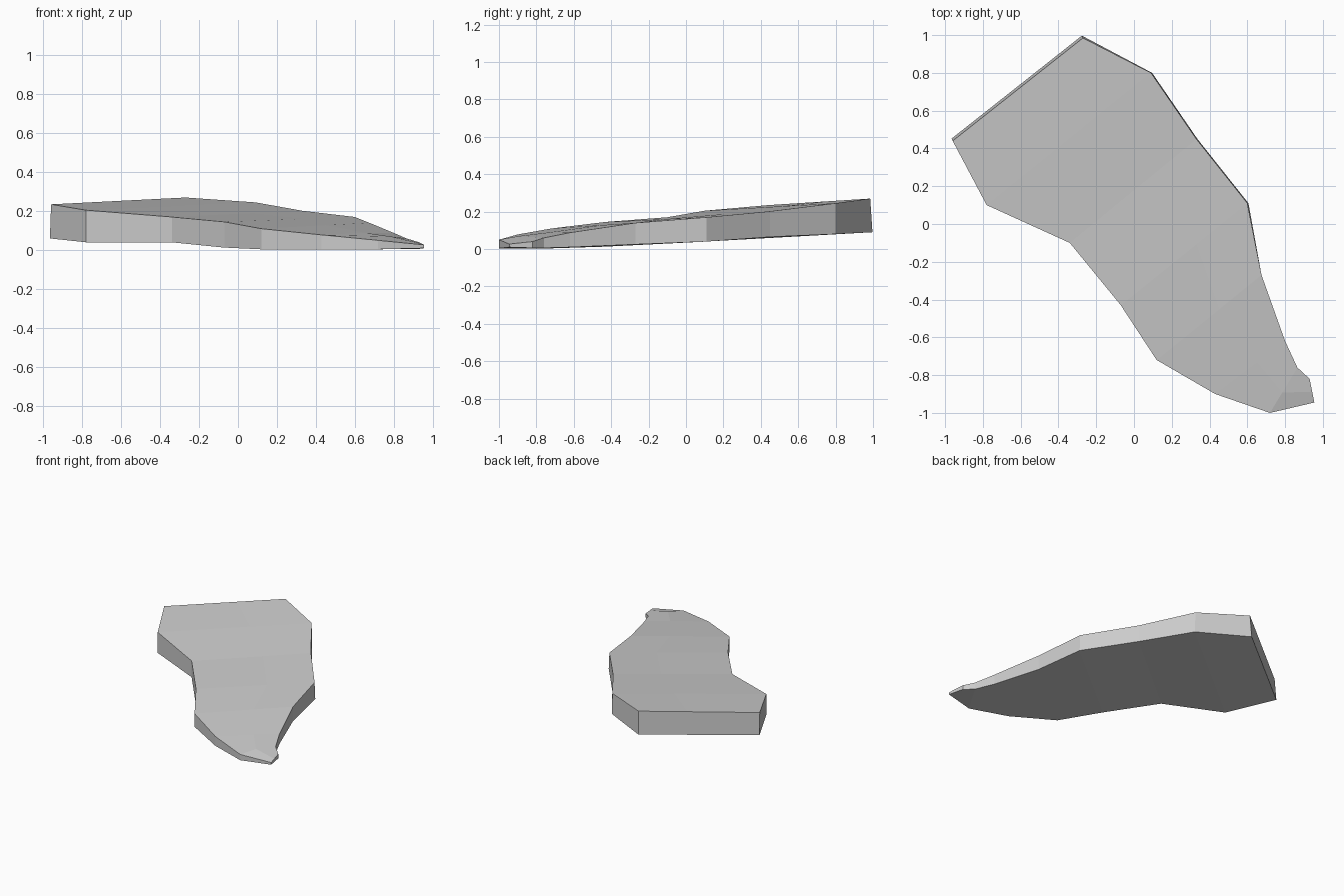
import bpy
import bmesh
from mathutils import Vector

cube = bpy.data.objects.get("Cube")
if cube:
    bpy.data.objects.remove(cube, do_unlink=True)

# One plain grey for the whole slab
grey = bpy.data.materials.new("plain grey")
grey.use_nodes = True
colour = (0.6, 0.6, 0.6, 1)
grey.diffuse_color = colour
grey.node_tree.nodes["Principled BSDF"].inputs["Base Color"].default_value = colour

# Upper rim along each side, from the broad back end to the narrow tip,
# as x, y, top height, underside height
right_rim = [
    (-.96, .44, .235, .06), (-.78, .1, .205, .04), (-.34, -.1, .17, .04),
    (-.07, -.43, .145, .013), (.12, -.72, .11, .004), (.43, -.9, .078, .003),
    (.72, -1, .05, .004), (.955, -.945, .027, .01),
]
left_rim = [
    (-.27, .985, .27, .09), (.09, .8, .245, .08), (.33, .45, .202, .065),
    (.6, .11, .17, .04), (.675, -.27, .14, .025), (.8, -.62, .088, .01),
    (.865, -.76, .06, .006), (.93, -.82, .04, .006),
]
# Slight swelling of the crown near the tip
swelling = [0, 0, 0, 0, 0, .005, .015, 0]


def build_slab():
    """Join matching rim stations into a closed, faceted slab."""
    bm = bmesh.new()
    rings = []
    back_lean = Vector((-.006, .012, 0))
    for i, (r, l) in enumerate(zip(right_rim, left_rim)):
        top_right, top_left = Vector(r[:3]), Vector(l[:3])
        crown = top_right.lerp(top_left, .6 if i < 6 else .45)
        crown.z += swelling[i]
        under_left = Vector((l[0], l[1], l[3]))
        under_right = Vector((r[0], r[1], r[3]))
        # The back end wall leans outward toward its foot
        if i == 0:
            under_left += back_lean
            under_right += back_lean
        elif i < 4:
            under_left.x += .006
        ring = (top_right, crown, top_left, under_left, under_right)
        rings.append([bm.verts.new(p) for p in ring])

    # Skin between neighbouring stations
    for a, b in zip(rings, rings[1:]):
        for j in range(len(a)):
            k = (j + 1) % len(a)
            bm.faces.new((a[j], a[k], b[k], b[j]))

    # End walls
    bm.faces.new(rings[0])
    bm.faces.new(rings[-1])
    bmesh.ops.recalc_face_normals(bm, faces=bm.faces[:])

    mesh = bpy.data.meshes.new("curved_slab")
    bm.to_mesh(mesh)
    bm.free()
    mesh.materials.append(grey)
    slab = bpy.data.objects.new("curved_slab", mesh)
    bpy.context.collection.objects.link(slab)
    return slab


build_slab()
